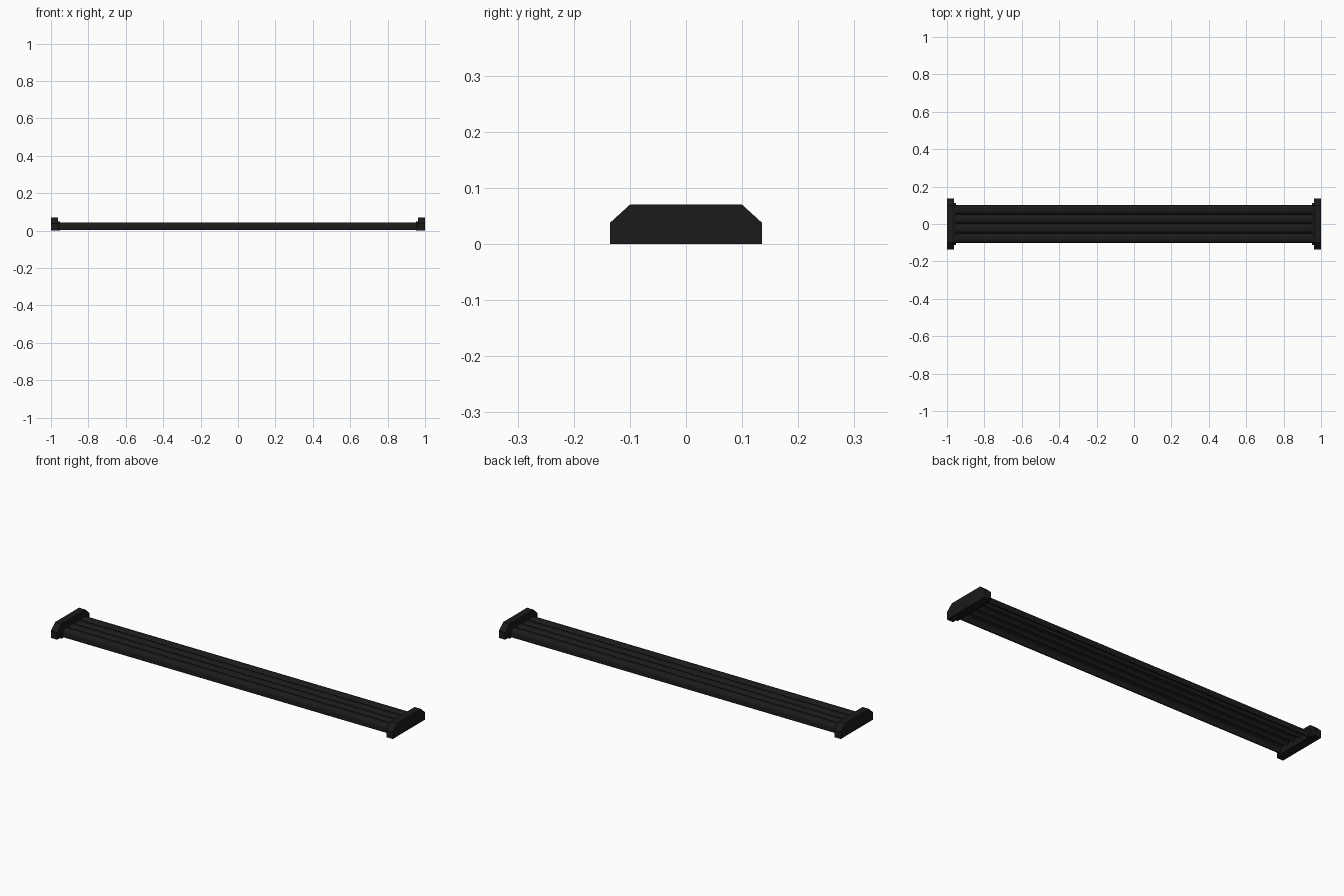
import bpy, bmesh, math

if "Cube" in bpy.data.objects:
    bpy.data.objects.remove(bpy.data.objects["Cube"])

black = bpy.data.materials.new("matte black")
black.diffuse_color = (0.0105, 0.0105, 0.0105, 1)
black.use_nodes = True
black.node_tree.nodes["Principled BSDF"].inputs["Base Color"].default_value = black.diffuse_color


def extrude_x(name, profile, x0, x1, smooth=False):
    """Solid from a (y, z) profile, extruded along x."""
    bm = bmesh.new()
    face = bm.faces.new([bm.verts.new((x0, y, z)) for y, z in profile])
    ext = bmesh.ops.extrude_face_region(bm, geom=[face])
    moved = [v for v in ext["geom"] if isinstance(v, bmesh.types.BMVert)]
    bmesh.ops.translate(bm, verts=moved, vec=(x1 - x0, 0, 0))
    bmesh.ops.recalc_face_normals(bm, faces=bm.faces)
    mesh = bpy.data.meshes.new(name)
    bm.to_mesh(mesh)
    bm.free()
    mesh.materials.append(black)
    obj = bpy.data.objects.new(name, mesh)
    bpy.context.collection.objects.link(obj)
    if smooth:
        bpy.context.view_layer.objects.active = obj
        obj.select_set(True)
        bpy.ops.object.shade_smooth_by_angle(angle=math.radians(40))
        obj.select_set(False)
    return obj


def arches(half, base, rise, count=4, n=12):
    """Row of half ellipses from -half to +half in y."""
    r = half / count
    pts = []
    for k in range(count):
        cy = -half + r * (2 * k + 1)
        for i in range(0 if k == 0 else 1, n + 1):
            a = math.pi * (1 - i / n)
            pts.append((cy + r * math.cos(a), base + rise * math.sin(a)))
    return pts


def cap_profile(w, top_w, shoulder, top):
    return [(-w, 0), (w, 0), (w, shoulder), (top_w, top),
            (-top_w, top), (-w, shoulder)]


# Corrugated tread: four arches on top, straight skirts, open underneath
outer = [(-0.102, 0.004)] + arches(0.102, 0.026, 0.018) + [(0.102, 0.004)]
inner = [(-0.096, 0.004)] + arches(0.096, 0.020, 0.018) + [(0.096, 0.004)]
extrude_x("ridged_tread", outer + inner[::-1], -0.97, 0.97, smooth=True)

# Chamfered end caps with a smaller stepped collar on the inside
for side, label in ((-1, "left"), (1, "right")):
    extrude_x(f"{label}_end_cap", cap_profile(0.135, 0.10, 0.038, 0.07),
              side * 0.963, side * 1.0)
    extrude_x(f"{label}_collar", cap_profile(0.113, 0.10, 0.038, 0.05),
              side * 0.953, side * 0.97)
